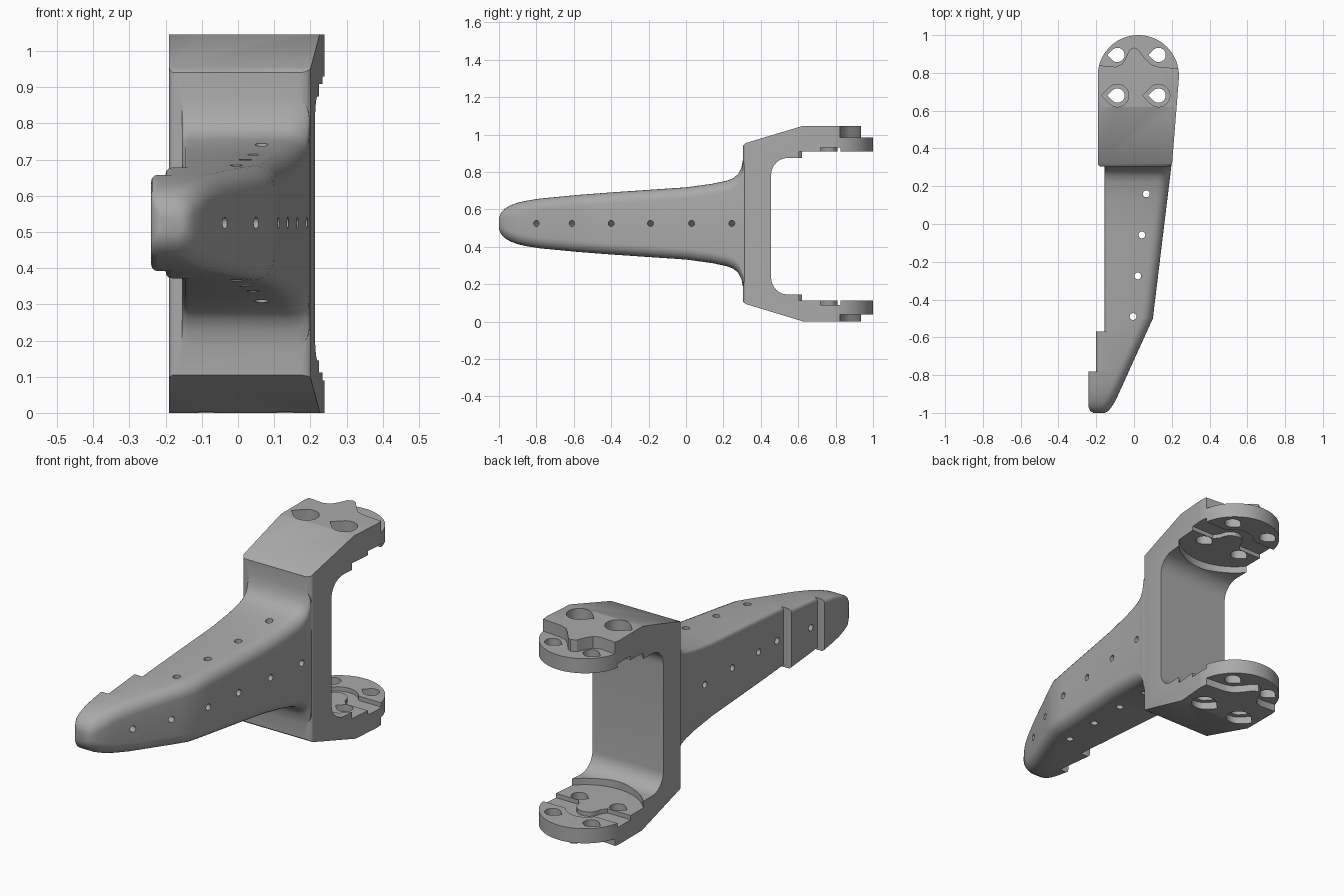
import bpy, bmesh, math
from mathutils import Vector

old = bpy.data.objects.get("Cube")
if old:
    bpy.data.objects.remove(old)

grey = bpy.data.materials.new("plain grey")
grey.use_nodes = True
grey.diffuse_color = (0.4, 0.4, 0.4, 1)
grey.node_tree.nodes["Principled BSDF"].inputs["Base Color"].default_value = (0.4, 0.4, 0.4, 1)

MID = 0.525                       # height of the leg's centre line
DISC = Vector((0.023, 0.785))     # centre of the round arm ends


def lerp(table, y):
    """Piecewise linear lookup."""
    for (a, va), (b, vb) in zip(table, table[1:]):
        if y <= b:
            return va + (vb - va) * (y - a) / (b - a)
    return table[-1][1]


def make(name, bm):
    bmesh.ops.recalc_face_normals(bm, faces=bm.faces)
    mesh = bpy.data.meshes.new(name)
    bm.to_mesh(mesh)
    bm.free()
    mesh.materials.append(grey)
    ob = bpy.data.objects.new(name, mesh)
    bpy.context.collection.objects.link(ob)
    return ob


def loft(name, rings):
    bm = bmesh.new()
    loops = [[bm.verts.new(p) for p in ring] for ring in rings]
    n = len(loops[0])
    for a, b in zip(loops, loops[1:]):
        for i in range(n):
            j = (i + 1) % n
            bm.faces.new((a[i], a[j], b[j], b[i]))
    bm.faces.new(loops[0])
    bm.faces.new(loops[-1][::-1])
    return make(name, bm)


def prism(name, pts, z0, z1):
    return loft(name, [[(x, y, z) for x, y in pts] for z in (z0, z1)])


def arc(cx, cy, r, a0, a1, n):
    return [(cx + r * math.cos(math.radians(a0 + (a1 - a0) * i / n)),
             cy + r * math.sin(math.radians(a0 + (a1 - a0) * i / n))) for i in range(n + 1)]


def teardrop(x, y, r):
    """Round hole with a point towards -x."""
    return arc(x, y, r, -135, 135, 24) + [(x - r * 1.41, y)]


def rod(name, start, end, r):
    start, end = Vector(start), Vector(end)
    turn = (end - start).to_track_quat('Z', 'Y')
    return loft(name, [[p + turn @ Vector((x, y, 0)) for x, y in arc(0, 0, r, 0, 345, 23)]
                       for p in (start, end)])


def combine(target, other, operation):
    mod = target.modifiers.new("combine", 'BOOLEAN')
    mod.operation, mod.solver, mod.object = operation, 'EXACT', other
    bpy.context.view_layer.objects.active = target
    bpy.ops.object.modifier_apply(modifier=mod.name)
    bpy.data.objects.remove(other)


# Leg: rounded sections lofted from the tip to the plate
half_height = [(-1, 0.03), (-0.99, 0.055), (-0.97, 0.078), (-0.94, 0.096), (-0.9, 0.111),
               (-0.85, 0.122), (-0.78, 0.133), (-0.57, 0.153), (-0.4, 0.166), (0, 0.193),
               (0.14, 0.212), (0.22, 0.229), (0.255, 0.243), (0.28, 0.265), (0.297, 0.3), (0.306, 0.35)]
right_edge = [(-1, -0.155), (-0.99, -0.135), (-0.97, -0.12), (-0.94, -0.1),
              (-0.5, 0.1), (0.3, 0.197), (0.44, 0.206)]
left_edge = [(-1, -0.215), (-0.99, -0.232), (-0.97, -0.24), (-0.78, -0.24)]


def section(y, left):
    h, right = lerp(half_height, y), lerp(right_edge, y)
    big = min(0.06, h * 0.75, (right - left) * 0.45)
    small = min(0.018, h * 0.4, (right - left) * 0.3)
    pts = arc(right - big, h - big, big, 0, 90, 6) + arc(left + small, h - small, small, 90, 180, 3)
    pts += arc(left + small, small - h, small, 180, 270, 3) + arc(right - big, big - h, big, 270, 360, 6)
    return [(x, y, MID + z) for x, z in pts]


stations = [(y, lerp(left_edge, y)) for y in (-1, -0.99, -0.97, -0.94, -0.9, -0.85, -0.78)]
stations += [(-0.78, -0.2), (-0.57, -0.2)]
stations += [(y, -0.155) for y in (-0.57, -0.5, -0.4, -0.2, 0, 0.14, 0.22, 0.255, 0.28, 0.297, 0.306, 0.44)]
leg = loft("leg", [section(y, left) for y, left in stations])

# Fork: a C-shaped profile with filleted inner corners
profile = [(0.305, 0.105), (0.32, 0.094), (0.63, 0), (1.1, 0), (1.1, 0.112), (0.62, 0.112), (0.62, 0.145)]
profile += arc(0.545, 0.235, 0.09, 270, 180, 8) + arc(0.545, 0.785, 0.09, 180, 90, 8)
profile += [(0.62, 0.875), (0.62, 0.909), (1.1, 0.909), (1.1, 1.045), (0.62, 1.045), (0.32, 0.955), (0.305, 0.94)]
fork = loft("bracket", [[(-0.19, y, z) for y, z in profile],
                        [(0.2 + 0.08 * (y - 0.3), y, z) for y, z in profile]])
bm = bmesh.new()
bm.from_mesh(fork.data)
for side, width in ((1, 0.035), (-1, 0.015)):
    edges = [e for e in bm.edges if all(v.co.y < 0.31 and v.co.x * side > 0.15 for v in e.verts)]
    bmesh.ops.bevel(bm, geom=edges, offset=width, segments=4, profile=0.5, affect='EDGES')
bm.to_mesh(fork.data)
bm.free()

# Round off the arm ends
combine(fork, prism("end_cutter", arc(*DISC, 0.215, 0, 180, 40) +
                    [(-0.4, 0.785), (-0.4, 1.3), (0.4, 1.3), (0.4, 0.785)], -0.2, 1.3), 'DIFFERENCE')
# Wavy step on the outer faces
wave = [(-0.4, 0.85), (-0.19, 0.84), (-0.1, 0.832), (-0.065, 0.845), (-0.045, 0.875), (-0.025, 0.92),
        (0, 0.935), (0.025, 0.92), (0.06, 0.875), (0.09, 0.845), (0.13, 0.832), (0.24, 0.823), (0.4, 0.82)]
for z0, z1 in ((0.984, 1.2), (-0.2, 0.037)):
    combine(fork, prism("step_cutter", wave + [(0.4, 1.3), (-0.4, 1.3)], z0, z1), 'DIFFERENCE')
# Circular clearance between the arms
combine(fork, prism("clearance_cutter", arc(*DISC, 0.27, 0, 354, 59), 0.112, 0.909), 'DIFFERENCE')
# Arched groove on the inner faces
groove = [(-0.4, 0.72), (-0.06, 0.72)] + arc(0.023, 0.75, 0.06, 180, 0, 10) + [(0.105, 0.72), (0.4, 0.72)]
groove += [(0.4, 0.825), (0.12, 0.825)] + arc(0.023, 0.77, 0.1, 35, 145, 10) + [(-0.075, 0.825), (-0.4, 0.825)]
for z0, z1 in ((0.09, 0.14), (0.88, 0.93)):
    combine(fork, prism("groove_cutter", groove, z0, z1), 'DIFFERENCE')
# Bolt holes and their pockets
for x in (-0.088, 0.13):
    for y in (0.68, 0.895):
        combine(fork, prism("bolt_cutter", teardrop(x, y, 0.038), -0.2, 1.3), 'DIFFERENCE')
    for z0, z1 in ((0.984, 1.2), (-0.2, 0.037)):
        combine(fork, prism("pocket_cutter", teardrop(x, 0.68, 0.06), z0, z1), 'DIFFERENCE')

combine(fork, leg, 'UNION')

# Small lacing holes through the leg, square to the outer side
for y in (-0.8, -0.61, -0.4, -0.19, 0.03, 0.245):
    x = lerp(right_edge, y)
    slant = 0.45 if y < -0.5 else 0.12
    combine(fork, rod("side_hole_cutter", (x + 0.1, y - 0.1 * slant, MID),
                      (x - 0.5, y + 0.5 * slant, MID), 0.016), 'DIFFERENCE')
for x, y in ((0.065, 0.16), (0.042, -0.058), (0.02, -0.275), (-0.005, -0.49)):
    combine(fork, rod("top_hole_cutter", (x, y, 0.1), (x, y, 0.95), 0.018), 'DIFFERENCE')

# Smooth shading with crisp edges
for ob in bpy.context.selected_objects:
    ob.select_set(False)
fork.select_set(True)
bpy.context.view_layer.objects.active = fork
bpy.ops.object.shade_smooth_by_angle(angle=math.radians(32))
